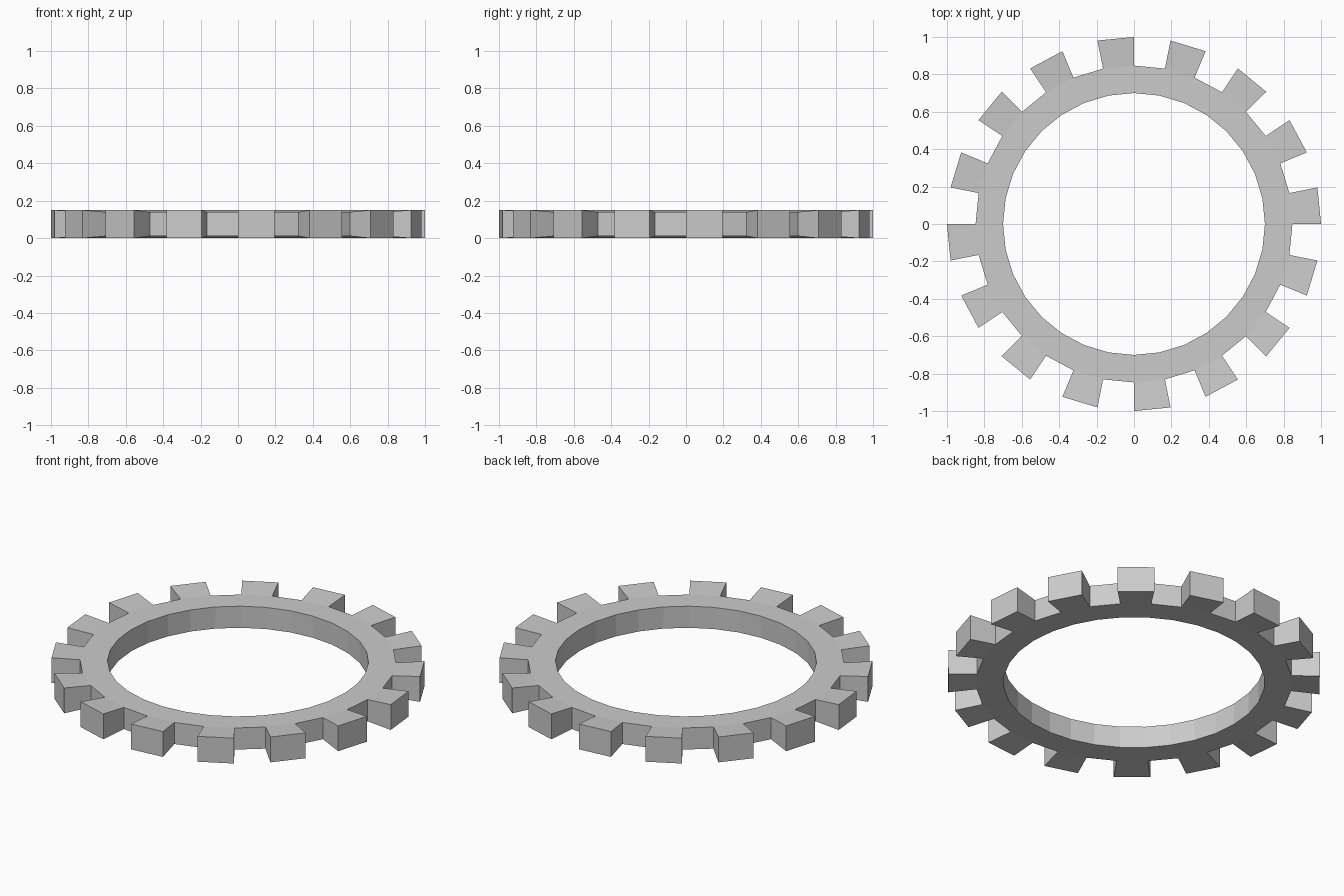
import bpy, bmesh
from math import cos, sin, tau

if "Cube" in bpy.data.objects:
    bpy.data.objects.remove(bpy.data.objects["Cube"])

SEGMENTS = 32
R_INNER, R_ROOT, R_TIP = 0.70, 0.847, 1.0
MID, HALF_RING, HALF_TIP = 0.075, 0.064, 0.075

bm = bmesh.new()


def point(r, i, z):
    a = tau * i / SEGMENTS
    return bm.verts.new((r * cos(a), r * sin(a), z))


def circle(r, z):
    return [point(r, i, z) for i in range(SEGMENTS)]


# flat ring loops
in_lo, in_hi = (circle(R_INNER, MID + s * HALF_RING) for s in (-1, 1))
root_lo, root_hi = (circle(R_ROOT, MID + s * HALF_RING) for s in (-1, 1))

for i in range(SEGMENTS):
    j = (i + 1) % SEGMENTS
    bm.faces.new((in_lo[j], in_lo[i], in_hi[i], in_hi[j]))
    bm.faces.new((in_hi[i], root_hi[i], root_hi[j], in_hi[j]))
    bm.faces.new((root_lo[i], in_lo[i], in_lo[j], root_lo[j]))
    root = (root_lo[i], root_lo[j], root_hi[j], root_hi[i])
    if i % 2:
        # gap between teeth
        bm.faces.new(root)
    else:
        # tooth, flaring slightly thicker towards the tip
        tip = (point(R_TIP, i, MID - HALF_TIP), point(R_TIP, j, MID - HALF_TIP),
               point(R_TIP, j, MID + HALF_TIP), point(R_TIP, i, MID + HALF_TIP))
        for k in range(4):
            n = (k + 1) % 4
            bm.faces.new((root[k], root[n], tip[n], tip[k]))
        bm.faces.new(tip)

bmesh.ops.recalc_face_normals(bm, faces=bm.faces)
mesh = bpy.data.meshes.new("gear_ring")
bm.to_mesh(mesh)
bm.free()
bpy.context.collection.objects.link(bpy.data.objects.new("gear_ring", mesh))
